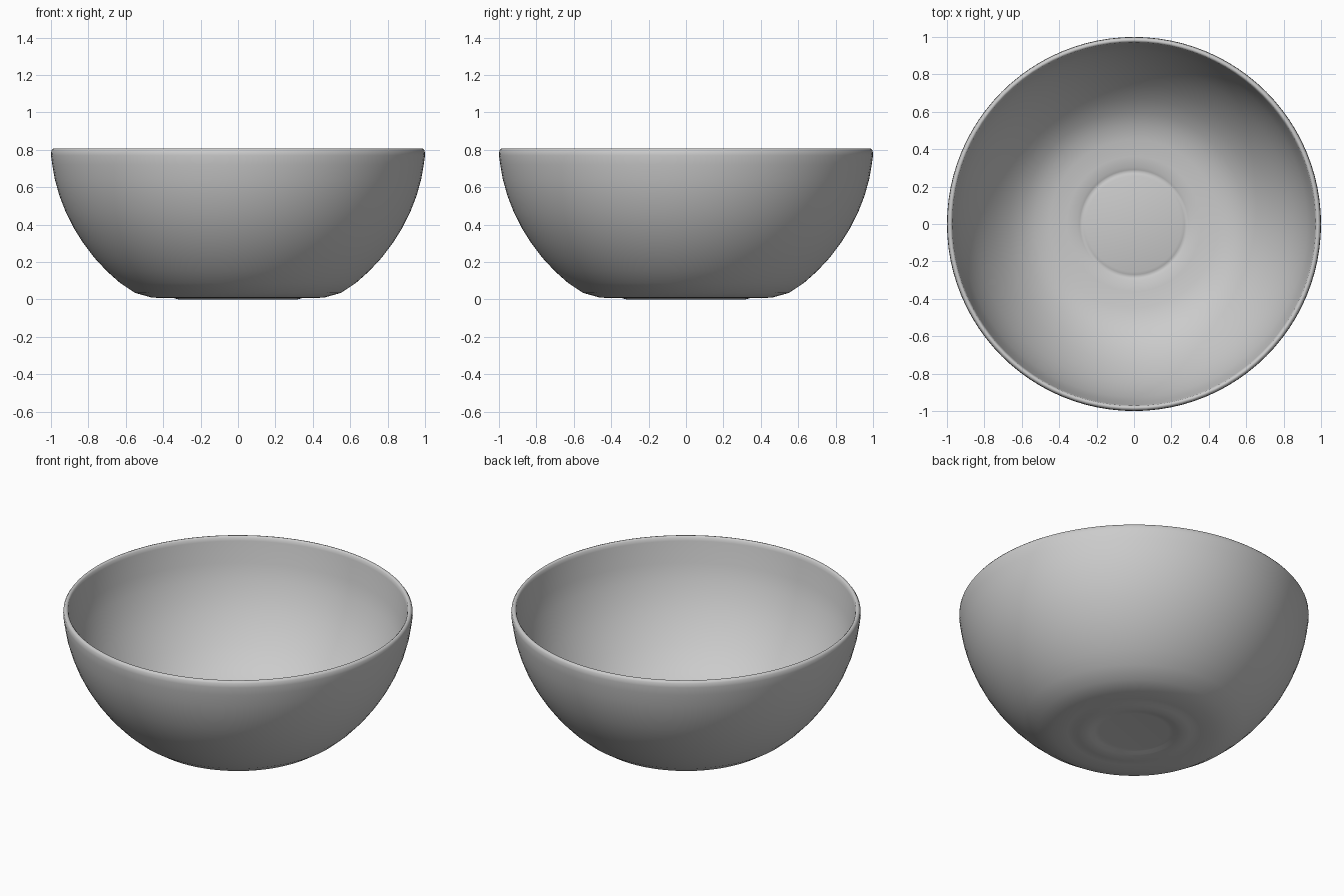
import bpy
import math

# Remove the default cube
cube = bpy.data.objects.get("Cube")
if cube:
    bpy.data.objects.remove(cube)

SEGMENTS = 96

# Glazed grey material
grey = bpy.data.materials.new("plain_grey")
grey.use_nodes = True
grey.diffuse_color = (0.6, 0.6, 0.6, 1)
grey.node_tree.nodes["Principled BSDF"].inputs["Base Color"].default_value = (0.6, 0.6, 0.6, 1)

# Half section from underside centre, over the rim, to inside centre
underside = [(0.2, 0.012), (0.225, 0.01), (0.25, 0.002), (0.28, 0), (0.32, 0.001),
             (0.345, 0.008), (0.38, 0.007), (0.46, 0.01)]
outer = [(0.55, 0.035), (0.63, 0.088), (0.70, 0.15), (0.77, 0.225), (0.83, 0.305),
         (0.88, 0.385), (0.92, 0.465), (0.955, 0.555), (0.98, 0.645), (0.993, 0.72)]
rim = [(1.0, 0.77), (0.998, 0.795), (0.99, 0.806), (0.98, 0.808), (0.972, 0.8), (0.968, 0.78)]
inner = [(0.95, 0.65), (0.925, 0.56), (0.89, 0.47), (0.85, 0.39), (0.80, 0.31),
         (0.74, 0.23), (0.67, 0.155), (0.60, 0.1), (0.53, 0.062), (0.45, 0.043), (0.36, 0.036)]
floor = [(0.305, 0.032), (0.29, 0.025), (0.28, 0.022), (0.27, 0.025), (0.255, 0.03)]
profile = underside + outer + rim + inner + floor


def lathe(name, points, segments, material):
    """Spin a half section around z and close both ends with flat caps."""
    verts = [(r * math.cos(a), r * math.sin(a), z) for r, z in points
             for a in (math.tau * s / segments for s in range(segments))]
    faces = []
    for ring in range(len(points) - 1):
        for s in range(segments):
            n = (s + 1) % segments
            a, b = ring * segments, (ring + 1) * segments
            faces.append((a + s, a + n, b + n, b + s))
    last = (len(points) - 1) * segments
    faces.append(tuple(reversed(range(segments))))
    faces.append(tuple(range(last, last + segments)))
    mesh = bpy.data.meshes.new(name)
    mesh.from_pydata(verts, [], faces)
    mesh.materials.append(material)
    mesh.shade_smooth()
    obj = bpy.data.objects.new(name, mesh)
    bpy.context.collection.objects.link(obj)
    return obj


# Round open bowl
lathe("bowl", profile, SEGMENTS, grey)
